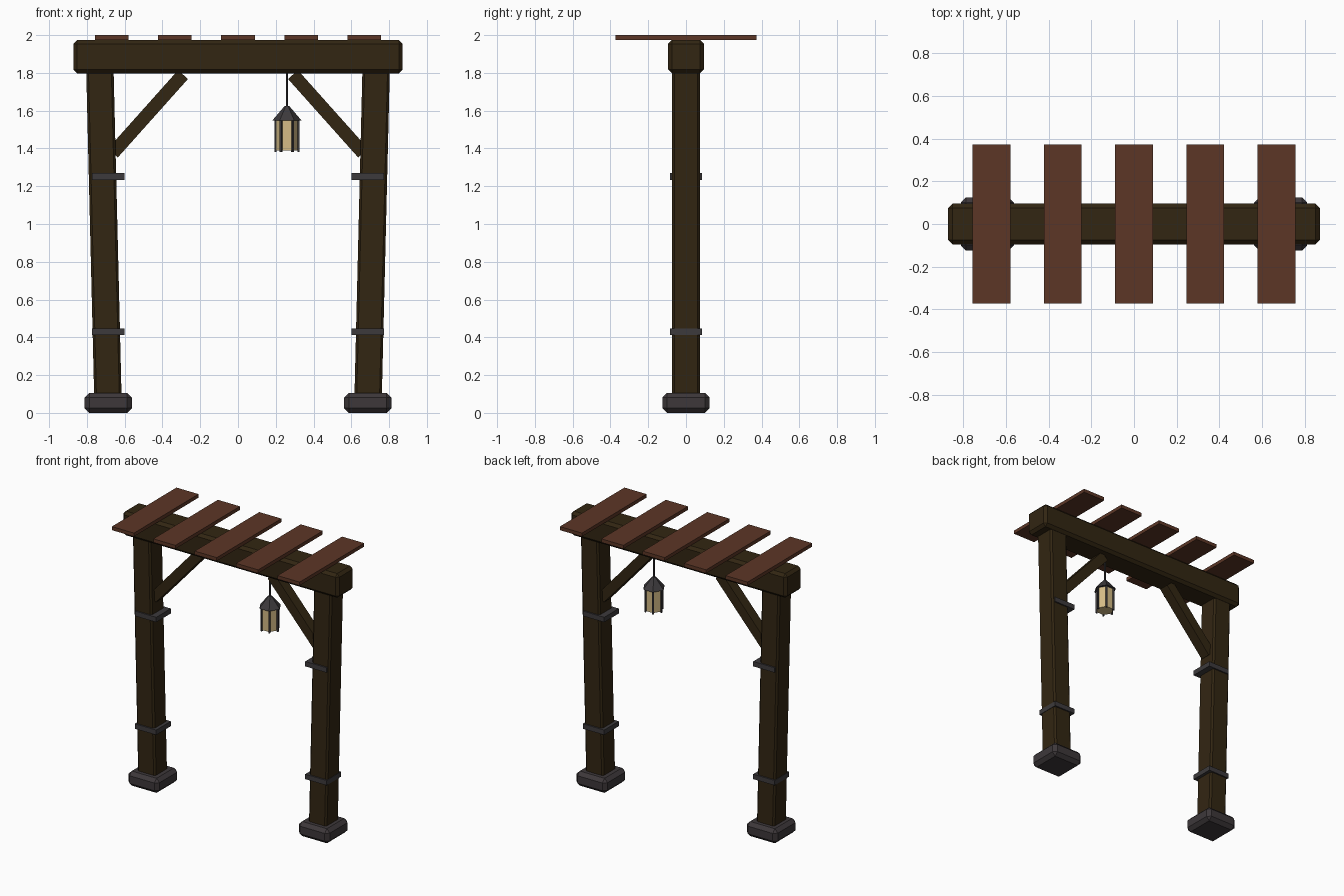
import bpy, bmesh, math
from mathutils import Matrix, Vector

if "Cube" in bpy.data.objects:
    bpy.data.objects.remove(bpy.data.objects["Cube"])


def material(name, rgb):
    m = bpy.data.materials.new(name)
    m.diffuse_color = (*rgb, 1)
    m.use_nodes = True
    m.node_tree.nodes["Principled BSDF"].inputs["Base Color"].default_value = m.diffuse_color
    return m


WOOD = material("dark wood", (0.032, 0.019, 0.0060))
SLAT = material("red brown wood", (0.107, 0.037, 0.0195))
STONE = material("dark stone", (0.047, 0.039, 0.042))
IRON = material("iron", (0.046, 0.042, 0.045))
GLASS = material("warm glass", (0.66, 0.50, 0.24))


def finish(name, bm, mat, loc, rot_y=0.0, rot_z=0.0):
    me = bpy.data.meshes.new(name)
    bm.to_mesh(me)
    bm.free()
    me.materials.append(mat)
    ob = bpy.data.objects.new(name, me)
    ob.location = loc
    ob.rotation_euler = (0, rot_y, rot_z)
    bpy.context.collection.objects.link(ob)
    return ob


def box(name, size, loc, mat, bevel=0.0, rot_y=0.0, rot_z=0.0):
    bm = bmesh.new()
    bmesh.ops.create_cube(bm, size=1, matrix=Matrix.Diagonal((*size, 1)))
    if bevel:
        bmesh.ops.bevel(bm, geom=bm.edges[:], offset=bevel, segments=1,
                        profile=0.5, affect='EDGES')
    return finish(name, bm, mat, loc, rot_y, rot_z)


def cone(name, r1, r2, z1, z2, x, mat, sides=6):
    bm = bmesh.new()
    bmesh.ops.create_cone(bm, cap_ends=True, segments=sides, radius1=r1,
                          radius2=r2, depth=z2 - z1)
    # put a corner on the +x axis
    a = max((math.atan2(v.co.y, v.co.x) for v in bm.verts if abs(v.co.y) < 1e9))
    bmesh.ops.rotate(bm, verts=bm.verts[:], matrix=Matrix.Rotation(-a, 3, 'Z'))
    return finish(name, bm, mat, (x, 0, (z1 + z2) / 2))


# top beam
box("top_beam", (1.744, 0.19, 0.176), (0, 0, 1.886), WOOD, 0.02)

# roof slats
for i in range(5):
    box(f"roof_slat_{i + 1}", (0.178, 0.744, 0.026),
        ((i - 2) * 0.334, 0, 1.987), SLAT)

for side, s in (("left", -1), ("right", 1)):
    # leaning post on a stone foot
    box(f"{side}_post", (0.145, 0.148, 1.80), (s * 0.71, 0, 0.95), WOOD,
        0.012, rot_y=s * math.radians(1.4))
    box(f"{side}_foot", (0.25, 0.25, 0.106), (s * 0.687, 0, 0.053), STONE, 0.025)
    # iron straps
    for where, z in (("lower", 0.43), ("upper", 1.252)):
        box(f"{side}_{where}_strap", (0.172, 0.168, 0.036),
            (s * 0.687, 0, z), IRON)
    # diagonal brace
    low, high = Vector((s * 0.662, 0, 1.376)), Vector((s * 0.291, 0, 1.791))
    d = high - low
    box(f"{side}_brace", (0.07, 0.075, d.length), (low + high) / 2, WOOD,
        0.0, rot_y=math.atan2(d.x, d.z))

# hanging lantern
LX = 0.259
cone("lantern_rod", 0.006, 0.006, 1.61, 1.82, LX, IRON, 8)
cone("lantern_roof", 0.078, 0.012, 1.547, 1.625, LX, IRON)
cone("lantern_glass", 0.06, 0.06, 1.388, 1.55, LX, GLASS)
for i in range(6):
    a = i * math.pi / 3
    box(f"lantern_bar_{i + 1}", (0.012, 0.012, 0.17),
        (LX + 0.061 * math.cos(a), 0.061 * math.sin(a), 1.466), IRON, rot_z=a)
